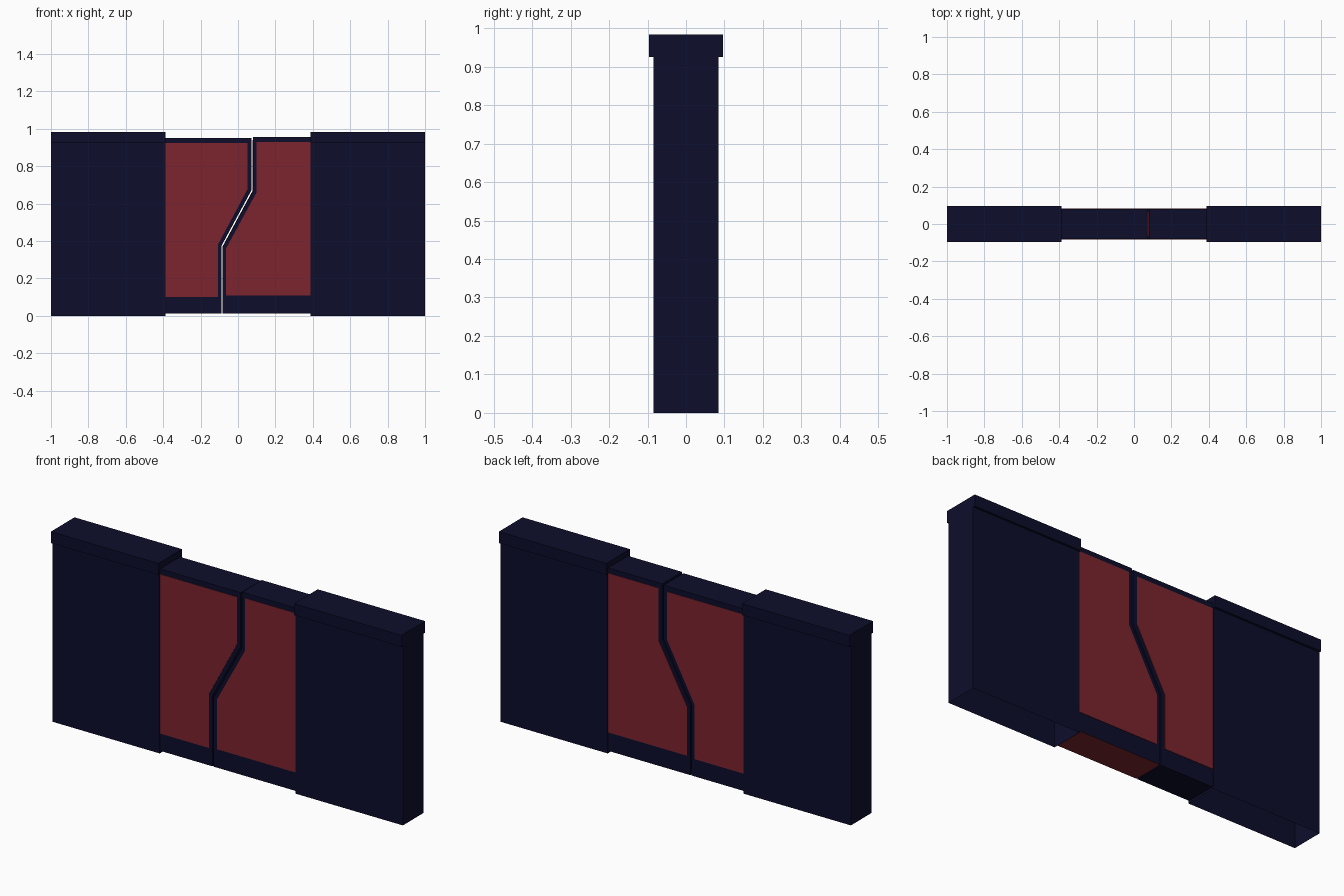
import bpy
import bmesh

cube = bpy.data.objects.get("Cube")
if cube:
    bpy.data.objects.remove(cube)


def material(name, color):
    m = bpy.data.materials.new(name)
    m.use_nodes = True
    m.diffuse_color = color
    m.node_tree.nodes["Principled BSDF"].inputs["Base Color"].default_value = color
    return m


navy = material("dark navy", (0.004, 0.004, 0.025, 1))
red = material("deep red", (0.2, 0.018, 0.027, 1))


def finish(name, bm, mats):
    mesh = bpy.data.meshes.new(name)
    bm.to_mesh(mesh)
    bm.free()
    for m in mats:
        mesh.materials.append(m)
    ob = bpy.data.objects.new(name, mesh)
    bpy.context.collection.objects.link(ob)
    return ob


def prism(outline, half):
    """Extrude an x-z outline through the depth, centred on y = 0."""
    bm = bmesh.new()
    face = bm.faces.new([bm.verts.new((x, -half, z)) for x, z in outline])
    new = bmesh.ops.extrude_face_region(bm, geom=[face])["geom"]
    for v in new:
        if isinstance(v, bmesh.types.BMVert):
            v.co.y = half
    bmesh.ops.recalc_face_normals(bm, faces=bm.faces)
    return bm


def rect(x0, x1, z0, z1):
    return [(x0, z0), (x1, z0), (x1, z1), (x0, z1)]


def door_outline(outer, x_low, x_high, z_bottom, z_top, bend_low, bend_high):
    """Door half whose meeting edge steps diagonally between two bends."""
    return [(outer, z_bottom), (x_low, z_bottom), (x_low, bend_low),
            (x_high, bend_high), (x_high, z_top), (outer, z_top)]


INNER = 0.387

# Side housings: hollow and open underneath, each with an overhanging cap
for side, sign in (("left", 1), ("right", -1)):
    a, b = sorted((sign * INNER, sign))
    body = prism(rect(a, b, 0, 0.975), 0.085)
    underside = [f for f in body.faces if f.normal.z < -0.9]
    bmesh.ops.delete(body, geom=underside, context="FACES")
    finish(side + "_housing", body, [navy])
    finish(side + "_housing_cap", prism(rect(a, b, 0.925, 0.984), 0.0965), [navy])

# Sliding door halves with red panels on both faces
right_frame = door_outline(-INNER, -0.089, 0.072, 0.012, 0.95, 0.373, 0.672)
finish("right_door_frame", prism(right_frame, 0.081), [navy])
right_panel = door_outline(-INNER, -0.108, 0.051, 0.102, 0.923, 0.379, 0.677)
finish("right_door_panel", prism(right_panel, 0.083), [red])

left_frame = door_outline(INNER, -0.082, 0.079, 0.012, 0.955, 0.368, 0.667)
bm = prism(left_frame, 0.081)
for f in bm.faces:
    f.material_index = int(f.normal.z < -0.9)
finish("left_door_frame", bm, [navy, red])
left_panel = door_outline(INNER, -0.063, 0.099, 0.108, 0.929, 0.362, 0.66)
finish("left_door_panel", prism(left_panel, 0.083), [red])

# Thin red sealing strip along the meeting edge
seal = [(x - 0.002, z) for x, z in left_frame]
seal = [(x, min(z, 0.94)) for x, z in seal]
finish("left_door_seal", prism(seal, 0.065), [red])
